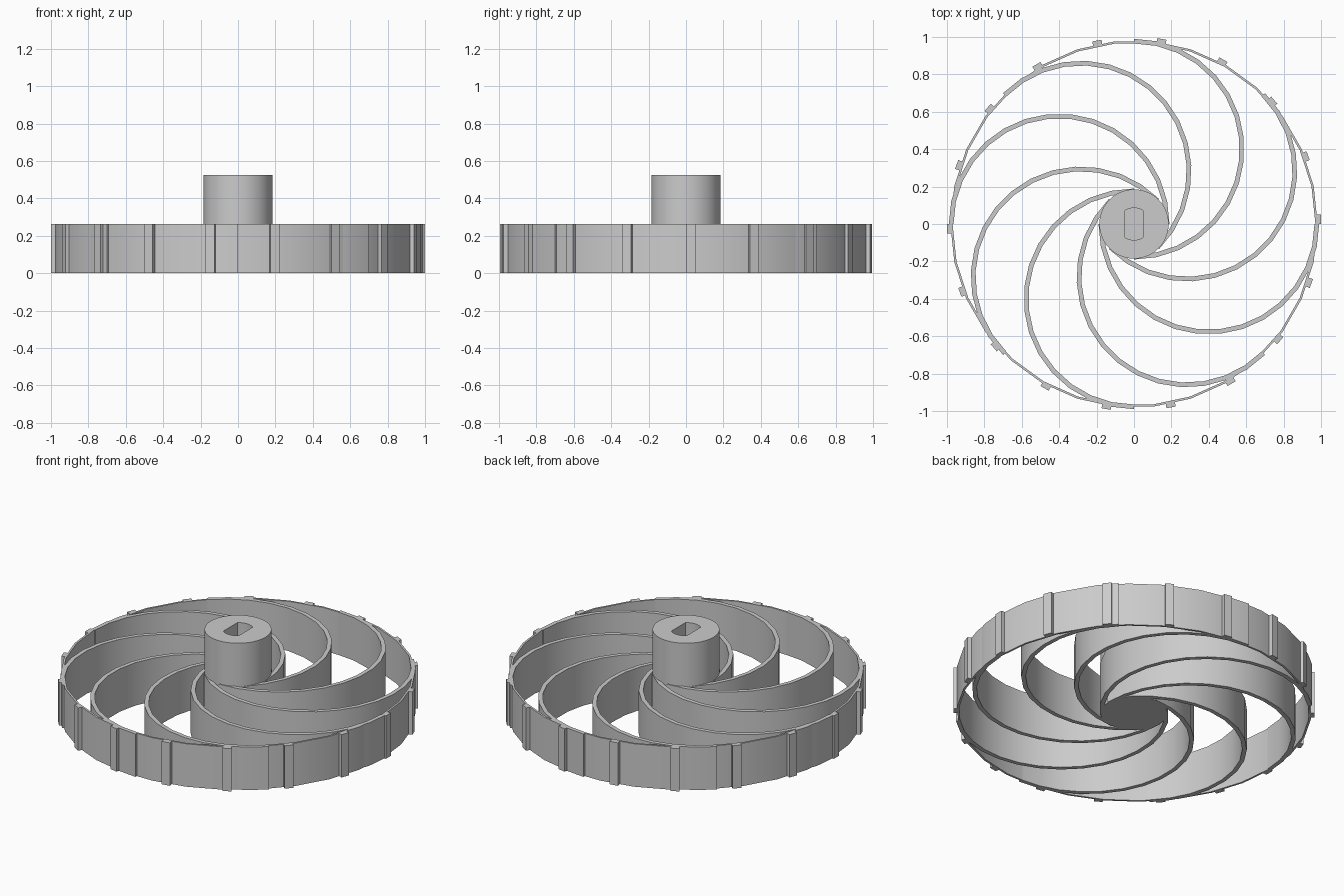
import bpy, bmesh
from math import sin, cos, asin, radians, pi
from mathutils import Matrix, Vector

if "Cube" in bpy.data.objects:
    bpy.data.objects.remove(bpy.data.objects["Cube"])

WHEEL_H = 0.262      # rim and spoke height
HUB_H = 0.525
HUB_R = 0.185
STEP = radians(12)   # facet angle of rim and spokes

plastic = bpy.data.materials.new("grey_plastic")
plastic.use_nodes = True
GREY = (0.6, 0.6, 0.6, 1)
plastic.diffuse_color = GREY
plastic.node_tree.nodes["Principled BSDF"].inputs["Base Color"].default_value = GREY


def finish(name, bm):
    """Turn a bmesh into a named, shaded object."""
    bmesh.ops.recalc_face_normals(bm, faces=bm.faces)
    mesh = bpy.data.meshes.new(name)
    bm.to_mesh(mesh)
    bm.free()
    mesh.materials.append(plastic)
    ob = bpy.data.objects.new(name, mesh)
    bpy.context.collection.objects.link(ob)
    return ob


def smooth(ob):
    bpy.ops.object.select_all(action='DESELECT')
    ob.select_set(True)
    bpy.context.view_layer.objects.active = ob
    bpy.ops.object.shade_smooth_by_angle(angle=radians(30))


def prism(name, outline, z0, z1):
    """Extrude a flat outline upward."""
    bm = bmesh.new()
    face = bm.faces.new([bm.verts.new((x, y, z0)) for x, y in outline])
    new = bmesh.ops.extrude_face_region(bm, geom=[face])["geom"]
    top = [v for v in new if isinstance(v, bmesh.types.BMVert)]
    bmesh.ops.translate(bm, verts=top, vec=(0, 0, z1 - z0))
    return finish(name, bm)


def band(name, center, r_in, r_out, start, steps, closed=False):
    """Upright curved wall swept round a center."""
    bm = bmesh.new()
    rings = []
    for i in range(steps if closed else steps + 1):
        a = start + i * STEP
        corners = ((r_in, 0), (r_out, 0), (r_out, WHEEL_H), (r_in, WHEEL_H))
        rings.append([bm.verts.new((center.x + r * cos(a), center.y + r * sin(a), z))
                      for r, z in corners])
    for i in range(steps):
        a, b = rings[i], rings[(i + 1) % len(rings)]
        for j in range(4):
            k = (j + 1) % 4
            bm.faces.new((a[j], a[k], b[k], b[j]))
    if not closed:
        bm.faces.new(rings[0])
        bm.faces.new(rings[-1])
    return finish(name, bm)


# Thin rim
smooth(band("rim", Vector((0, 0)), 0.97, 0.982, 0, 30, closed=True))

# Half-circle spokes, running tangent from the hub to the rim
for n in range(8):
    a = n * pi / 4
    center = Vector((cos(a), sin(a))) * 0.4
    smooth(band(f"spoke_{n + 1}", center, 0.565, 0.59, a - pi, 15))

# Tread ribs, each starting on its radial line
for n in range(18):
    turn = Matrix.Rotation(n * pi / 9, 2)
    box = [(0.972, 0), (1, 0), (1, 0.05), (0.972, 0.05)]
    prism(f"tread_rib_{n + 1}", [turn @ Vector(p) for p in box], 0, WHEEL_H)

# Hub
hub = prism("hub", [(HUB_R * cos(i * pi / 48), HUB_R * sin(i * pi / 48))
                    for i in range(96)], 0, HUB_H)

# Blind shaft socket with two flat sides
R, FLAT = 0.086, 0.052
half = asin(FLAT / R)
arc = [(R * sin(t), R * cos(t)) for t in (half * (i / 6 - 1) for i in range(13))]
outline = arc + [(-x, -y) for x, y in arc]
cutter = prism("socket_cutter", outline, WHEEL_H, HUB_H + 0.1)
cutter.hide_render = True
cut = hub.modifiers.new("socket", 'BOOLEAN')
cut.object = cutter
cut.operation = 'DIFFERENCE'
cut.solver = 'EXACT'
bpy.context.view_layer.objects.active = hub
bpy.ops.object.modifier_apply(modifier=cut.name)
bpy.data.objects.remove(cutter)
smooth(hub)
